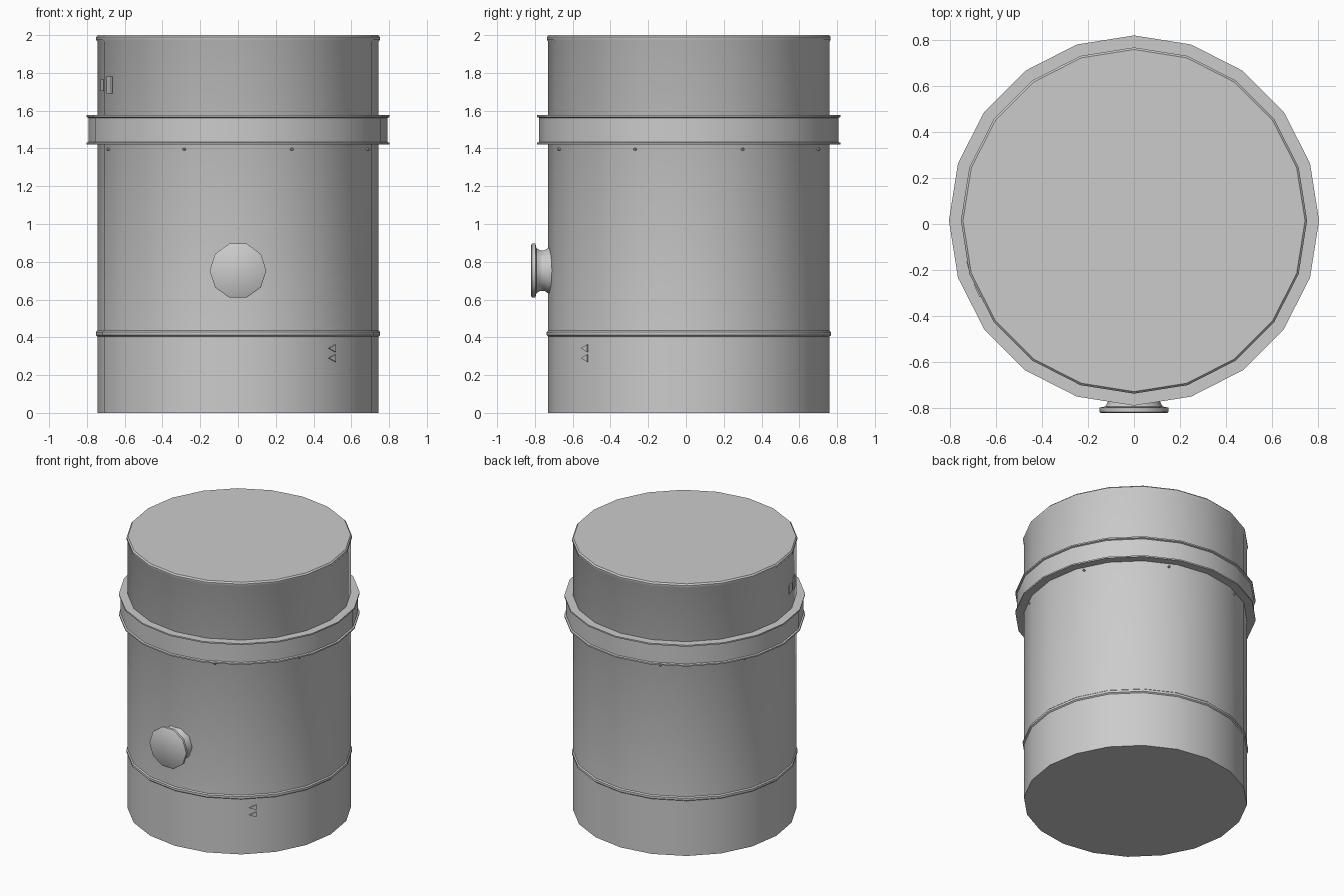
import bpy, math
from mathutils import Matrix, Vector

cube = bpy.data.objects.get("Cube")
if cube:
    bpy.data.objects.remove(cube)

CY = 0.015      # drum axis in y
R = 0.745       # drum radius

metal = bpy.data.materials.new("grey_metal")
metal.use_nodes = True
grey = (0.6, 0.6, 0.6, 1)
metal.diffuse_color = grey
metal.node_tree.nodes["Principled BSDF"].inputs["Base Color"].default_value = grey


def make(name, verts, faces, matrix, smooth=True):
    mesh = bpy.data.meshes.new(name)
    mesh.from_pydata(verts, [], faces)
    mesh.transform(matrix)
    mesh.materials.append(metal)
    obj = bpy.data.objects.new(name, mesh)
    bpy.context.collection.objects.link(obj)
    if smooth:
        bpy.ops.object.select_all(action='DESELECT')
        obj.select_set(True)
        bpy.context.view_layer.objects.active = obj
        bpy.ops.object.shade_smooth_by_angle(angle=math.radians(38))
    return obj


def lathe(name, profile, sides, matrix, capped=True):
    """Spin (radius, height) points about z; cap both ends or join them."""
    verts = [(r * math.cos(math.tau * i / sides), r * math.sin(math.tau * i / sides), z)
             for r, z in profile for i in range(sides)]
    rows = len(profile)
    faces = []
    for k in range(rows - 1 if capped else rows):
        a, b = k * sides, (k + 1) % rows * sides
        for i in range(sides):
            j = (i + 1) % sides
            faces.append((a + i, a + j, b + j, b + i))
    if capped:
        faces.append(tuple(reversed(range(sides))))
        faces.append(tuple(range((rows - 1) * sides, rows * sides)))
    return make(name, verts, faces, matrix)


def on_wall(angle, z, radius=R):
    """Frame on the drum wall: x runs along the wall, y up, z outward."""
    out = Vector((math.cos(angle), math.sin(angle), 0))
    along = Vector((-out.y, out.x, 0))
    m = Matrix((along, (0, 0, 1), out)).transposed().to_4x4()
    m.translation = out * radius + Vector((0, CY, z))
    return m


axis = Matrix.Translation((0, CY, 0))

# Drum with a rolled bead and a rolled top lip
lathe("drum_body", [(R, 0), (R, 0.405), (R + 0.008, 0.412), (R + 0.008, 0.428),
                    (R, 0.435), (R, 1.965), (R + 0.006, 1.975),
                    (R + 0.006, 1.99), (R - 0.003, 2)], 20, axis)

# Clamp band with thin flanges
lathe("clamp_band", [(0.73, 1.42), (0.803, 1.42), (0.803, 1.43), (0.792, 1.434),
                     (0.792, 1.562), (0.803, 1.566), (0.803, 1.576), (0.73, 1.576)],
      20, axis, capped=False)

# Port on the front: waisted neck and flange
port = Matrix.Translation((0, 0, 0.753)) @ Matrix.Rotation(math.pi / 2, 4, 'X')
lathe("front_port", [(0.125, 0.68), (0.125, 0.732), (0.112, 0.75), (0.112, 0.77),
                     (0.125, 0.792), (0.15, 0.797), (0.15, 0.815), (0.143, 0.82)],
      10, port)

# Rivets below the band
for i in range(8):
    lathe(f"rivet_{i + 1}", [(0.008, -0.012), (0.008, 0.004), (0.004, 0.007)], 6,
          on_wall(math.tau * (i + 0.5) / 8, 1.395))


# Thin raised marks pressed into the wall
def plate(name, outline, angle, z):
    n = len(outline)
    verts = [(x, y, d) for d in (-0.004, 0.003) for x, y in outline]
    faces = [tuple(reversed(range(n))), tuple(range(n, 2 * n))]
    faces += [(i, (i + 1) % n, n + (i + 1) % n, n + i) for i in range(n)]
    make(name, verts, faces, on_wall(angle, z), smooth=False)


for i, z in enumerate((0.29, 0.342)):
    plate(f"arrow_mark_{i + 1}", [(-0.025, 0), (0.025, -0.02), (0.025, 0.02)],
          math.radians(-48), z)
for i, (angle, z, h) in enumerate(((-164, 1.735, 0.03), (-156, 1.735, 0.045))):
    plate(f"small_tag_{i + 1}", [(-0.03, -h), (0.03, -h), (0.03, h), (-0.03, h)],
          math.radians(angle), z)
